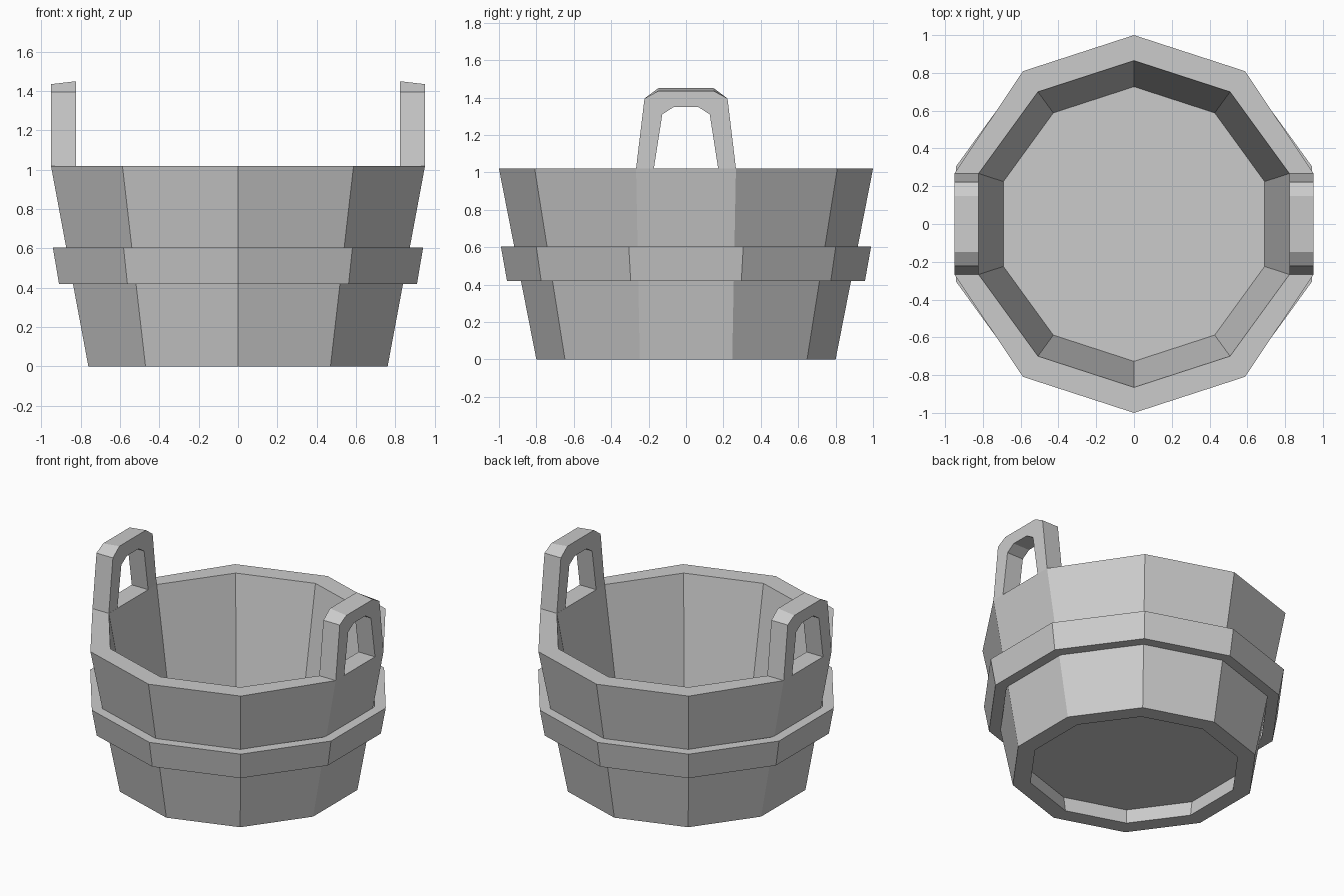
import bpy, bmesh, math

if "Cube" in bpy.data.objects:
    bpy.data.objects.remove(bpy.data.objects["Cube"], do_unlink=True)

SIDES = 10
RIM = 1.02

grey = bpy.data.materials.new("plain_grey")
grey.use_nodes = True
colour = (0.6, 0.6, 0.6, 1)
grey.diffuse_color = colour
grey.node_tree.nodes["Principled BSDF"].inputs["Base Color"].default_value = colour


def finish(name, bm):
    bmesh.ops.recalc_face_normals(bm, faces=bm.faces)
    mesh = bpy.data.meshes.new(name)
    bm.to_mesh(mesh)
    bm.free()
    mesh.materials.append(grey)
    obj = bpy.data.objects.new(name, mesh)
    bpy.context.collection.objects.link(obj)
    return obj


def bridge(bm, a, b):
    n = len(a)
    for i in range(n):
        j = (i + 1) % n
        bm.faces.new((a[i], a[j], b[j], b[i]))


def ring(bm, radius, z):
    angles = [math.pi / 2 + math.tau * i / SIDES for i in range(SIDES)]
    return [bm.verts.new((radius * math.cos(a), radius * math.sin(a), z)) for a in angles]


# Tub: recessed underside, outer wall, rim, inner wall and floor
bm = bmesh.new()
rings = [ring(bm, r, z) for r, z in
         [(0.70, 0.107), (0.683, 0), (0.8, 0), (1.0, RIM), (0.865, RIM), (0.727, 0.24)]]
for a, b in zip(rings, rings[1:]):
    bridge(bm, a, b)
bm.faces.new(rings[0])
bm.faces.new(rings[-1])
# The side staves narrow to the width of the handles
for v in rings[3]:
    if abs(v.co.x) > 0.9:
        v.co.y = math.copysign(0.267, v.co.y)
finish("tub", bm)

# Hoop around the middle
bm = bmesh.new()
rings = [ring(bm, r, z) for r, z in
         [(0.88, 0.42), (0.957, 0.42), (0.99, 0.605), (0.915, 0.605)]]
for a, b in zip(rings, rings[1:] + rings[:1]):
    bridge(bm, a, b)
finish("hoop", bm)

# Handles: arch of half profiles (y, z), mirrored and given depth along x
OUTER = [(0.267, RIM), (0.222, 1.395), (0.148, 1.435)]
INNER = [(0.172, RIM), (0.127, 1.31), (0.065, 1.35)]


def arch(bm, half, x, lift):
    pts = half + [(-y, z) for y, z in reversed(half)]
    return [bm.verts.new((x, y, z + (lift if z > 1.4 else 0))) for y, z in pts]


for name, side in (("left_handle", 1), ("right_handle", -1)):
    bm = bmesh.new()
    x_out, x_in = side * 0.951, side * 0.823
    loops = [arch(bm, OUTER, x_out, 0), arch(bm, OUTER, x_in, 0.015),
             arch(bm, INNER, x_in, 0), arch(bm, INNER, x_out, 0)]
    for a, b in zip(loops, loops[1:] + loops[:1]):
        for i in range(len(a) - 1):
            bm.faces.new((a[i], a[i + 1], b[i + 1], b[i]))
    finish(name, bm)
